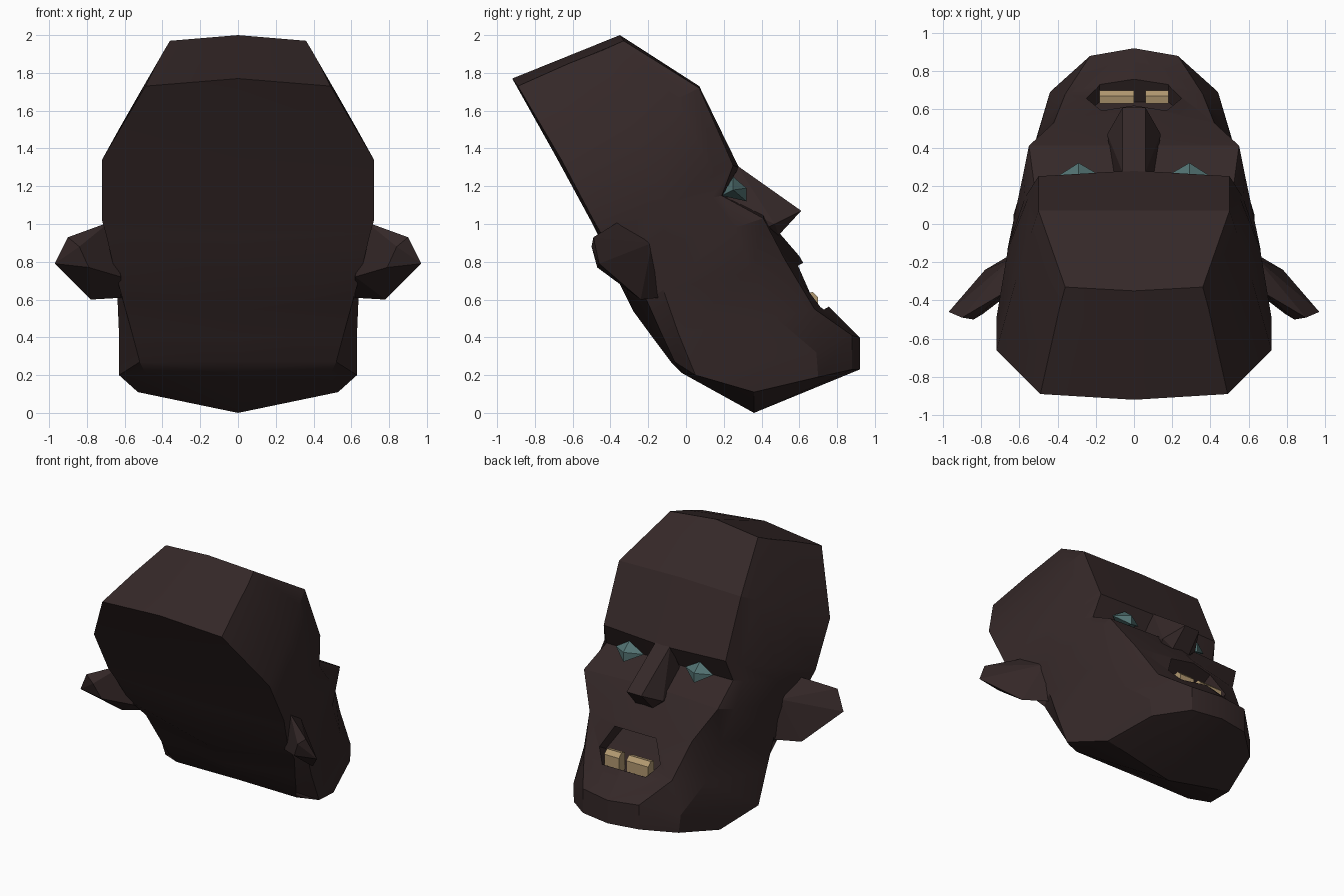
import bpy
import bmesh
from mathutils import Vector

cube = bpy.data.objects.get("Cube")
if cube:
    bpy.data.objects.remove(cube, do_unlink=True)


def make_material(name, rgb):
    mat = bpy.data.materials.new(name)
    mat.use_nodes = True
    mat.diffuse_color = (*rgb, 1)
    mat.node_tree.nodes["Principled BSDF"].inputs["Base Color"].default_value = (*rgb, 1)
    return mat


skin = make_material("dark brown skin", (.035, .021, .021))
ivory = make_material("ivory teeth", (.45, .32, .165))
teal = make_material("teal eyes", (.085, .17, .17))


def make_object(name, bm, mat):
    bmesh.ops.recalc_face_normals(bm, faces=bm.faces)
    mesh = bpy.data.meshes.new(name)
    bm.to_mesh(mesh)
    bm.free()
    mesh.materials.append(mat)
    obj = bpy.data.objects.new(name, mesh)
    bpy.context.collection.objects.link(obj)
    return obj


def activate(obj):
    bpy.ops.object.select_all(action='DESELECT')
    obj.select_set(True)
    bpy.context.view_layer.objects.active = obj


def hull(name, points, mat):
    bm = bmesh.new()
    verts = [bm.verts.new(p) for p in points]
    result = bmesh.ops.convex_hull(bm, input=verts)
    unused = {v for v in result["geom_interior"] if isinstance(v, bmesh.types.BMVert)}
    bmesh.ops.delete(bm, geom=list(unused), context='VERTS')
    bmesh.ops.dissolve_limit(bm, angle_limit=.02, verts=bm.verts, edges=bm.edges)
    return make_object(name, bm, mat)


def both_sides(points):
    return [Vector((s * x, y, z)) for s in (1, -1) for x, y, z in points]


# Head profiles, each running from the crown down to the chin
front_centre = [(0, y, z) for y, z in (
    (-.35, 2), (.07, 1.73), (.28, 1.3), (.2, 1.15), (.41, 1.05),
    (.6, .83), (.75, .57), (.92, .4), (.92, .23))]
front_side = [
    (.36, -.33, 1.97), (.5, .07, 1.72), (.5, .25, 1.31), (.52, .19, 1.15), (.55, .41, 1.03),
    (.42, .53, .8), (.36, .68, .55), (.23, .88, .41), (.23, .88, .23)]
cheek = [
    (.39, -.44, 1.92), (.54, -.05, 1.66), (.55, .15, 1.26), (.57, .14, 1.14), (.58, .26, .98),
    (.53, .35, .75), (.5, .48, .5), (.44, .69, .32), (.43, .7, .19)]
temple = [
    (.43, -.62, 1.85), (.62, -.3, 1.52), (.66, -.13, 1.16), (.66, -.12, 1.07), (.66, -.12, .9),
    (.64, -.12, .65), (.63, -.04, .42), (.63, .05, .2), (.53, .36, .11)]
back_side = [
    (.49, -.89, 1.73), (.72, -.66, 1.34), (.72, -.49, 1.02), (.7, -.45, .95), (.65, -.34, .74),
    (.61, -.21, .6), (.56, -.13, .42), (.52, -.06, .27), (.49, -.02, .21)]
back_centre = [(0, y, z) for y, z in (
    (-.92, 1.77), (-.69, 1.36), (-.5, 1.01), (-.46, .93), (-.36, .7),
    (-.28, .54), (-.17, .39), (-.08, .27), (-.03, .22))]

# Head shell: half lofted from the profiles, then mirrored
bm = bmesh.new()
columns = [[bm.verts.new(p) for p in profile] for profile in
           (front_centre, front_side, cheek, temple, back_side, back_centre)]
throat = bm.verts.new((0, .36, 0))
for left, right in zip(columns, columns[1:]):
    for i in range(len(left) - 1):
        bm.faces.new((left[i], right[i], right[i + 1], left[i + 1]))
    bm.faces.new((left[-1], right[-1], throat))
bm.faces.new([column[0] for column in columns])
head = make_object("head", bm, skin)
mirror = head.modifiers.new("mirror", 'MIRROR')
mirror.use_clip = True
activate(head)
bpy.ops.object.modifier_apply(modifier=mirror.name)
bm = bmesh.new()
bm.from_mesh(head.data)
bmesh.ops.recalc_face_normals(bm, faces=bm.faces)
bm.to_mesh(head.data)
bm.free()

# Open mouth, cut out of the face
lips = both_sides([(.17, .63, .8), (.25, .71, .66), (.18, .77, .57)])
inward = Vector((0, -.87, -.49))
cutter = hull("mouth_cutter", [p + inward * d for d in (-.12, .15) for p in lips], skin)
cutter.hide_render = True
cut = head.modifiers.new("mouth", 'BOOLEAN')
cut.operation = 'DIFFERENCE'
cut.solver = 'EXACT'
cut.object = cutter
activate(head)
bpy.ops.object.modifier_apply(modifier=cut.name)
bpy.data.objects.remove(cutter, do_unlink=True)
bpy.ops.object.shade_smooth_by_angle(angle=.42)

# Nose
hull("nose", both_sides([
    (.06, .27, 1.31), (.1, .2, 1.12), (.06, .61, 1.07), (.14, .47, 1),
    (.07, .49, .94), (.1, .36, .95)]), skin)

# Lower teeth
for name, x0, x1 in (("wide_tooth", -.18, 0), ("narrow_tooth", .06, .18)):
    hull(name, [(x, y, z) for x in (x0, x1) for y, z in
                ((.63, .5), (.63, .63), (.67, .64), (.7, .61), (.7, .5))], ivory)

for side, name in ((1, "left"), (-1, "right")):
    # Ear
    hull(name + "_ear", [(side * x, y, z) for x, y, z in (
        (.68, -.36, 1.01), (.9, -.49, .93), (.97, -.46, .79), (.78, -.24, .6),
        (.61, -.14, .61), (.64, -.18, .9), (.84, -.5, .88), (.79, -.47, .77),
        (.62, -.34, .72))], skin)
    # Faceted diamond eye
    hull(name + "_eye", [(side * x, y, z) for x, y, z in (
        (.17, .25, 1.18), (.4, .25, 1.18), (.29, .25, 1.25),
        (.29, .32, 1.12), (.29, .32, 1.19), (.29, .19, 1.15))], teal)
